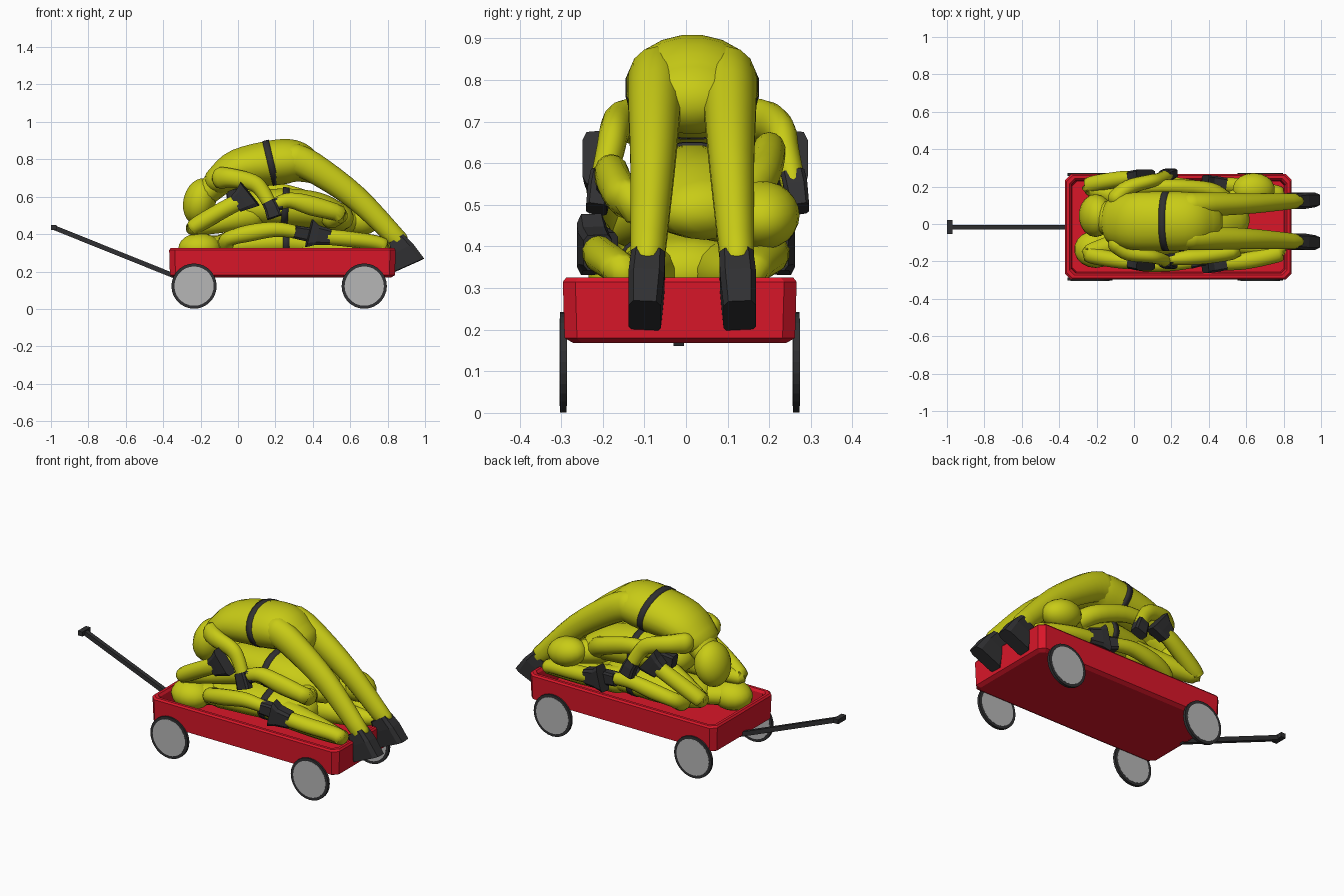
import bpy, bmesh, math
from mathutils import Vector, Matrix

def material(name, c):
    m = bpy.data.materials.new(name)
    m.diffuse_color = (*c, 1)
    return m

YELLOW = material("suit_yellow", (0.58, 0.6, 0.008))
BLACK = material("rubber_black", (0.03, 0.03, 0.032))
RED = material("wagon_red", (0.7, 0.008, 0.022))
GREY = material("disc_grey", (0.47, 0.47, 0.47))
YC = -0.015  # wagon centre line

def finish(name, bm, mat, smooth=True):
    bmesh.ops.recalc_face_normals(bm, faces=bm.faces)
    me = bpy.data.meshes.new(name)
    bm.to_mesh(me)
    bm.free()
    me.materials.append(mat)
    for p in me.polygons:
        p.use_smooth = smooth
    ob = bpy.data.objects.new(name, me)
    bpy.context.collection.objects.link(ob)
    return ob

def loft(name, rings, mat, smooth=True):
    bm = bmesh.new()
    vs = [[bm.verts.new(p) for p in r] for r in rings]
    n = len(vs[0])
    for a, b in zip(vs, vs[1:]):
        for i in range(n):
            bm.faces.new((a[i], a[(i + 1) % n], b[(i + 1) % n], b[i]))
    bm.faces.new(vs[0])
    bm.faces.new(vs[-1])
    return finish(name, bm, mat, smooth)

def catmull(p, sub):
    out = []
    for i in range(len(p) - 1):
        a, b, c, d = p[max(i - 1, 0)], p[i], p[i + 1], p[min(i + 2, len(p) - 1)]
        for k in range(sub):
            t = k / sub
            out.append([0.5 * (2 * B + (C - A) * t + (2 * A - 5 * B + 4 * C - D) * t * t
                        + (3 * B - A - 3 * C + D) * t ** 3) for A, B, C, D in zip(a, b, c, d)])
    return out + [list(p[-1])]

def power(v, e):
    return math.copysign(abs(v) ** e, v)

def tube(name, pts, mat, n=14, sub=4, cap=True, smooth=True, e=1.0):
    """Elliptical tube; each point is x, y, z, half width (along y), half height."""
    q = catmull(pts, sub)
    cs = [Vector(a[:3]) for a in q]
    items = []
    for i, a in enumerate(q):
        t = (cs[min(i + 1, len(q) - 1)] - cs[max(i - 1, 0)]).normalized()
        items.append((cs[i], t, a[3], a[4]))
    if cap:  # rounded ends
        def ends(item, sign):
            c, t, w, h = item
            return [(c + t * sign * min(w, h) * math.sin(g), t, w * math.cos(g), h * math.cos(g))
                    for g in (0.5, 1.0, 1.4)]
        items = ends(items[0], -1)[::-1] + items + ends(items[-1], 1)
    rings = []
    for c, t, w, h in items:
        s = (Vector((0, 1, 0)) - t * t.y).normalized()
        u = t.cross(s)
        rings.append([c + s * w * power(math.cos(g), e) + u * h * power(math.sin(g), e)
                      for g in [2 * math.pi * (k + 0.5) / n for k in range(n)]])
    return loft(name, rings, mat, smooth)

def ellipsoid(name, loc, size, tilt=0):
    bm = bmesh.new()
    bmesh.ops.create_uvsphere(bm, u_segments=18, v_segments=12, radius=1)
    bm.transform(Matrix.Translation(loc) @ Matrix.Rotation(tilt, 4, 'Y') @ Matrix.Diagonal((*size, 1)))
    return finish(name, bm, YELLOW)

def box(name, loc, size, mat):
    bm = bmesh.new()
    bmesh.ops.create_cube(bm, size=1)
    bm.transform(Matrix.Translation(loc) @ Matrix.Diagonal((*size, 1)))
    return finish(name, bm, mat, False)

def cuff(name, pts):  # boxy flat-faced boot or glove
    return tube(name, pts, BLACK, n=8, sub=1, cap=False, smooth=False, e=0.4)

def belt(name, pts):
    return tube(name, pts, BLACK, n=20, sub=1, cap=False)

# Wagon tray: chamfered rectangle rings from underside, over the rim, to the floor
def tray_ring(inset, z, ch):
    x0, x1, hy = -0.368 + inset, 0.843 - inset, 0.281 - inset
    return [(x0 + ch, YC - hy, z), (x1 - ch, YC - hy, z), (x1, YC - hy + ch, z), (x1, YC + hy - ch, z),
            (x1 - ch, YC + hy, z), (x0 + ch, YC + hy, z), (x0, YC + hy - ch, z), (x0, YC - hy + ch, z)]
loft("wagon_tray", [tray_ring(*r) for r in ((0.025, 0.168, 0.02), (0.004, 0.18, 0.03), (0, 0.315, 0.03),
     (0.008, 0.325, 0.03), (0.024, 0.325, 0.025), (0.034, 0.312, 0.022), (0.04, 0.215, 0.02))], RED, False)

# Wheels with grey discs
def disc(name, x, y, r, depth, mat):
    bm = bmesh.new()
    bmesh.ops.create_cone(bm, cap_ends=True, segments=28, radius1=r, radius2=r, depth=depth)
    bm.transform(Matrix.Translation((x, y, 0.122)) @ Matrix.Rotation(math.pi / 2, 4, 'X'))
    finish(name, bm, mat, False)
for x in (-0.235, 0.675):
    for s in (-1, 1):
        disc("tyre", x, YC + s * 0.28, 0.121, 0.016, BLACK)
        disc("wheel_disc", x, YC + s * 0.28, 0.105, 0.018, GREY)

# Pull handle
tube("handle_bar", [(-0.33, -0.017, 0.172, 0.018, 0.018), (-0.98, -0.017, 0.433, 0.018, 0.018)],
     BLACK, n=4, sub=1, cap=False, smooth=False)
box("handle_grip", (-0.985, -0.017, 0.436), (0.03, 0.075, 0.026), BLACK)

# Top figure: draped over the pile, legs hanging off the back
tube("top_torso", [(-0.1, 0.015, 0.69, 0.13, 0.08), (0, 0.015, 0.75, 0.155, 0.105), (0.18, 0.015, 0.78, 0.16, 0.122),
     (0.3, 0.015, 0.788, 0.155, 0.116), (0.39, 0.015, 0.755, 0.125, 0.085)], YELLOW, n=20)
belt("top_belt", [(0.158, 0.015, 0.777, 0.162, 0.125), (0.192, 0.015, 0.785, 0.162, 0.125)])
tube("top_neck", [(-0.1, 0.025, 0.68, 0.1, 0.075), (-0.19, 0.04, 0.6, 0.08, 0.065)], YELLOW)
ellipsoid("top_head", (-0.205, 0.045, 0.575), (0.088, 0.115, 0.125), 0.25)
for s in (-1, 1):
    y = 0.015
    tube("top_leg", [(0.3, y + s * 0.085, 0.8, 0.07, 0.085), (0.4, y + s * 0.09, 0.757, 0.066, 0.08),
         (0.63, y + s * 0.095, 0.595, 0.055, 0.066), (0.86, y + s * 0.108, 0.365, 0.042, 0.052)], YELLOW)
    cuff("top_boot", [(0.84, y + s * 0.106, 0.37, 0.042, 0.054), (0.875, y + s * 0.11, 0.315, 0.045, 0.072),
         (0.912, y + s * 0.114, 0.232, 0.04, 0.094)])
    y = 0.028
    tube("top_arm", [(-0.09, 0.015 + s * 0.125, 0.7, 0.05, 0.06), (-0.03, 0.02 + s * 0.175, 0.7, 0.042, 0.05),
         (0.08, y + s * 0.2, 0.675, 0.036, 0.045), (0.13, y + s * 0.21, 0.63, 0.034, 0.04),
         (0.175, y + s * 0.23, 0.55, 0.03, 0.036)], YELLOW)
    cuff("top_glove", [(0.163, y + s * 0.228, 0.57, 0.03, 0.036), (0.178, y + s * 0.235, 0.54, 0.03, 0.038),
         (0.195, y + s * 0.243, 0.49, 0.026, 0.042)])

# Middle figure: kneeling the other way, head over the rear corner
tube("middle_torso", [(0.04, 0.01, 0.54, 0.12, 0.09), (0.25, 0.015, 0.54, 0.145, 0.105),
     (0.42, 0.02, 0.525, 0.15, 0.1), (0.54, 0.05, 0.49, 0.12, 0.075)], YELLOW, n=20)
belt("middle_belt", [(0.235, 0.015, 0.543, 0.149, 0.11), (0.27, 0.015, 0.541, 0.149, 0.11)])
tube("middle_neck", [(0.5, 0.08, 0.48, 0.08, 0.07), (0.62, 0.17, 0.47, 0.06, 0.06)], YELLOW)
ellipsoid("middle_head", (0.64, 0.185, 0.475), (0.115, 0.088, 0.08), 0.2)
for s in (-1, 1):
    y = 0.022
    tube("middle_leg", [(0.08, y + s * 0.07, 0.5, 0.06, 0.07), (-0.1, y + s * 0.13, 0.46, 0.055, 0.055),
         (-0.235, y + s * 0.175, 0.432, 0.045, 0.04), (-0.2, y + s * 0.195, 0.46, 0.045, 0.045),
         (-0.06, y + s * 0.22, 0.54, 0.042, 0.045), (0.02, y + s * 0.228, 0.58, 0.034, 0.045)], YELLOW, sub=5)
    cuff("middle_boot", [(-0.01, y + s * 0.226, 0.562, 0.035, 0.05), (0.03, y + s * 0.232, 0.588, 0.036, 0.064),
         (0.064, y + s * 0.238, 0.615, 0.034, 0.082)])
# Middle figure's arms, lying differently on each side
tube("middle_arm_near", [(0.5, -0.08, 0.49, 0.06, 0.06), (0.54, -0.14, 0.51, 0.045, 0.045),
     (0.4, -0.17, 0.55, 0.042, 0.052), (0.28, -0.18, 0.58, 0.04, 0.042), (0.2, -0.19, 0.56, 0.03, 0.035)], YELLOW)
cuff("middle_glove_near", [(0.23, -0.185, 0.565, 0.03, 0.036), (0.15, -0.19, 0.54, 0.028, 0.038)])
tube("middle_arm_far", [(0.48, 0.12, 0.52, 0.06, 0.055), (0.4, 0.18, 0.57, 0.045, 0.05),
     (0.2, 0.2, 0.63, 0.04, 0.045), (0.02, 0.195, 0.62, 0.035, 0.038)], YELLOW)
cuff("middle_glove_far", [(0.03, 0.195, 0.62, 0.034, 0.038), (-0.06, 0.19, 0.605, 0.03, 0.038)])

# Bottom figure: lying in the tray with knees folded back
tube("bottom_torso", [(-0.06, -0.04, 0.335, 0.13, 0.075), (0.1, -0.01, 0.35, 0.16, 0.09),
     (0.26, 0, 0.355, 0.16, 0.09), (0.42, 0, 0.34, 0.14, 0.08)], YELLOW, n=20)
belt("bottom_belt", [(0.24, 0, 0.357, 0.165, 0.096), (0.275, 0, 0.357, 0.165, 0.096)])
tube("bottom_neck", [(-0.05, -0.05, 0.335, 0.09, 0.06), (-0.18, -0.12, 0.33, 0.08, 0.06)], YELLOW)
ellipsoid("bottom_head", (-0.205, -0.135, 0.325), (0.115, 0.1, 0.08))
for s in (-1, 1):
    tube("bottom_leg", [(0.38, s * 0.08, 0.34, 0.075, 0.075), (0.6, s * 0.11, 0.33, 0.06, 0.06),
         (0.77, s * 0.15, 0.335, 0.045, 0.04), (0.73, s * 0.17, 0.355, 0.045, 0.04),
         (0.58, s * 0.2, 0.375, 0.045, 0.042), (0.42, s * 0.215, 0.39, 0.036, 0.042)], YELLOW, sub=5)
    cuff("bottom_boot", [(0.49, s * 0.212, 0.385, 0.036, 0.044), (0.42, s * 0.222, 0.395, 0.038, 0.055),
         (0.38, s * 0.228, 0.405, 0.036, 0.078)])
    tube("bottom_arm", [(-0.06, s * 0.13, 0.345, 0.05, 0.05), (-0.05, s * 0.185, 0.375, 0.042, 0.04),
         (0.06, s * 0.215, 0.405, 0.04, 0.045), (0.2, s * 0.215, 0.425, 0.038, 0.04),
         (0.32, s * 0.205, 0.41, 0.03, 0.034)], YELLOW)
    cuff("bottom_glove", [(0.3, s * 0.21, 0.412, 0.03, 0.036), (0.39, s * 0.19, 0.395, 0.028, 0.04)])
